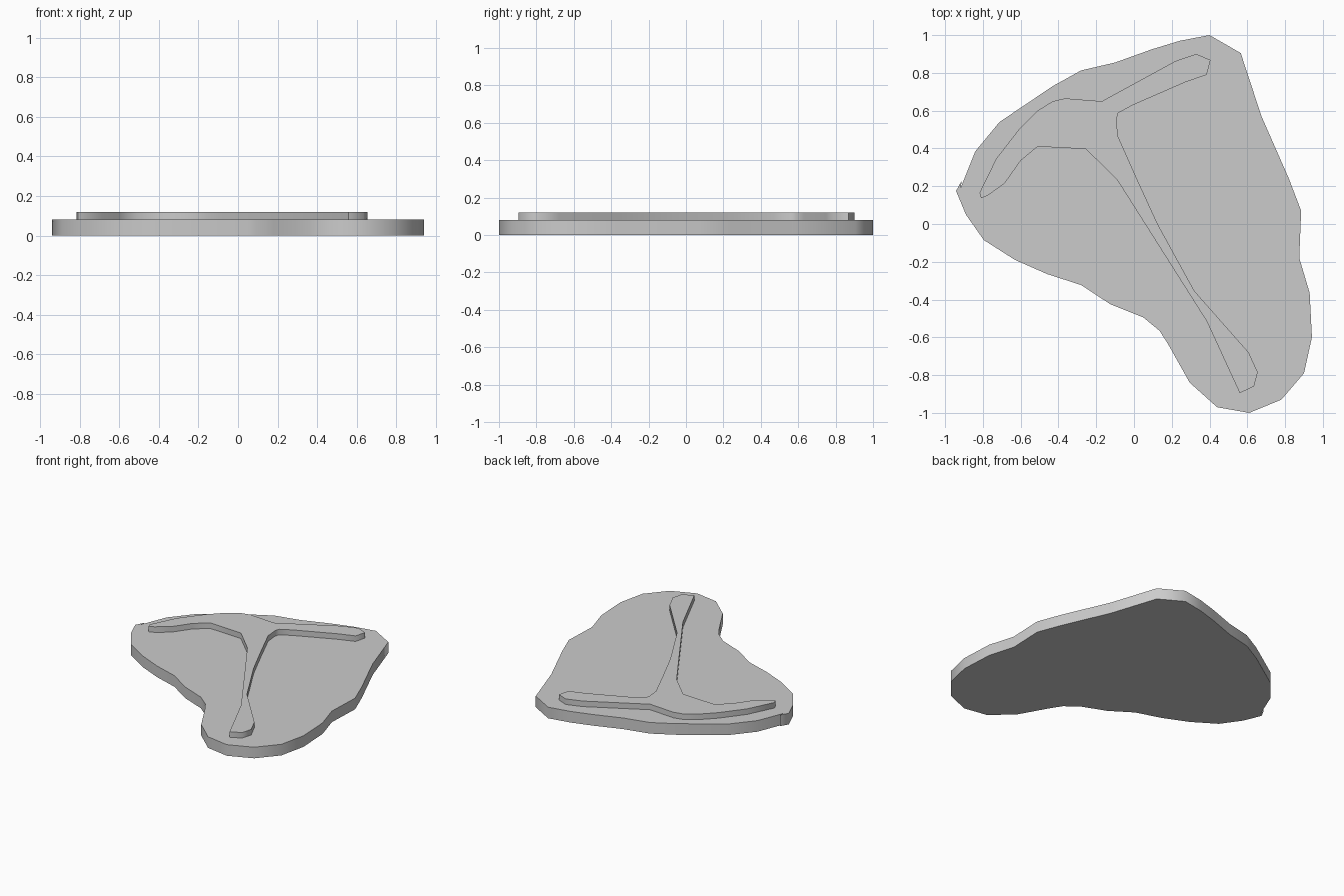
import bpy, bmesh, math


def slab(name, outline, z0, z1):
    """Extrude a flat outline between two heights, with rounded-looking side shading."""
    bm = bmesh.new()
    base = bm.faces.new([bm.verts.new((x, y, z0)) for x, y in outline])
    ext = bmesh.ops.extrude_face_region(bm, geom=[base], use_keep_orig=True)
    for v in ext["geom"]:
        if isinstance(v, bmesh.types.BMVert):
            v.co.z = z1
    bmesh.ops.recalc_face_normals(bm, faces=bm.faces)
    mesh = bpy.data.meshes.new(name)
    bm.to_mesh(mesh)
    bm.free()
    obj = bpy.data.objects.new(name, mesh)
    bpy.context.collection.objects.link(obj)
    bpy.ops.object.select_all(action='DESELECT')
    obj.select_set(True)
    bpy.context.view_layer.objects.active = obj
    bpy.ops.object.shade_smooth_by_angle(angle=math.radians(60))
    return obj


# Meat outline, clockwise from the top tip
meat = [(.40, 1), (.565, .905), (.675, .57), (.82, .24), (.885, .07), (.875, -.18),
        (.93, -.365), (.942, -.60), (.90, -.79), (.78, -.93), (.61, -1), (.44, -.97),
        (.295, -.84), (.18, -.635), (.135, -.565), (.05, -.495), (-.125, -.425),
        (-.28, -.323), (-.46, -.265), (-.63, -.19), (-.795, -.085), (-.89, .05),
        (-.942, .175), (-.912, .23), (-.918, .19), (-.84, .385), (-.712, .54),
        (-.43, .73), (-.28, .813), (-.10, .855), (.095, .925), (.243, .97)]

# T-shaped bone outline, clockwise from the upper right arm
bone = [(.33, .90), (.405, .868), (.385, .79), (.27, .75), (-.005, .63), (-.085, .587),
        (-.093, .55), (-.085, .465), (.015, .24), (.125, 0), (.32, -.355), (.607, -.68),
        (.655, -.785), (.635, -.86), (.56, -.895), (.385, -.515), (-.09, .235),
        (-.255, .397), (-.51, .41), (-.60, .335), (-.685, .215), (-.775, .15),
        (-.81, .137), (-.818, .165), (-.73, .345), (-.61, .50), (-.51, .60),
        (-.43, .65), (-.365, .665), (-.17, .65), (.22, .863)]

slab("meat_slab", meat, 0, .08)
slab("t_bone", bone, .08, .12)
